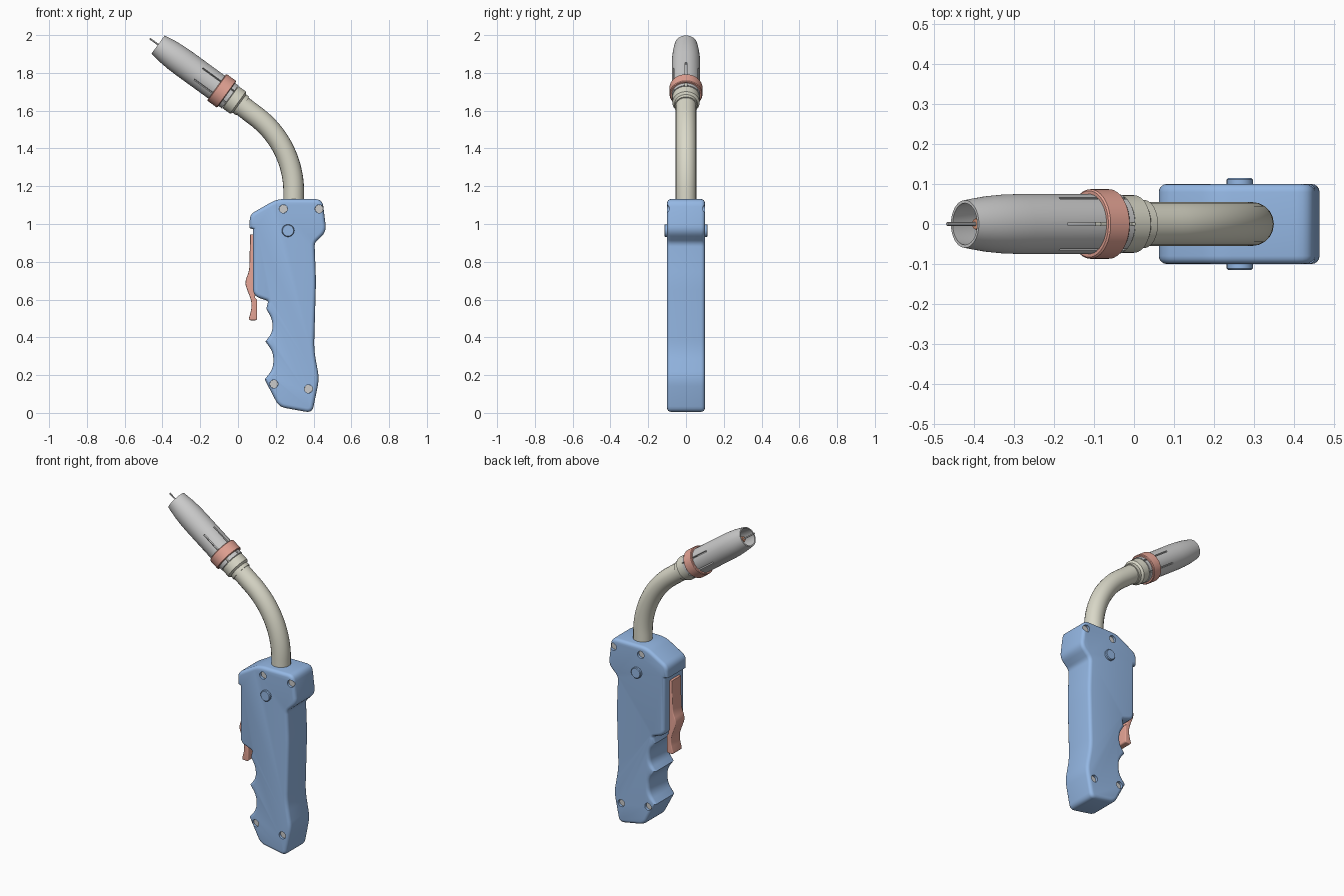
import bpy, bmesh, math
from mathutils import Vector, Matrix

if "Cube" in bpy.data.objects:
    bpy.data.objects.remove(bpy.data.objects["Cube"])


def material(name, rgb):
    m = bpy.data.materials.new(name)
    m.diffuse_color = (*rgb, 1)
    m.use_nodes = True
    m.node_tree.nodes["Principled BSDF"].inputs["Base Color"].default_value = m.diffuse_color
    return m


BLUE = material("blue_plastic", (0.30, 0.48, 0.78))
RED = material("salmon_plastic", (0.78, 0.37, 0.30))
CREAM = material("cream_metal", (0.70, 0.69, 0.58))
COPPER = material("copper", (0.75, 0.33, 0.2))

# Axis frame of the nozzle: local z runs towards the tip, 36 degrees above horizontal
AXIS = Matrix.Translation((-0.086, 0, 1.705)) @ Matrix.Rotation(math.radians(-54), 4, 'Y')


def finish(name, bm, mat=None, matrix=None):
    bmesh.ops.recalc_face_normals(bm, faces=bm.faces)
    if matrix:
        bm.transform(matrix)
    me = bpy.data.meshes.new(name)
    bm.to_mesh(me)
    bm.free()
    ob = bpy.data.objects.new(name, me)
    bpy.context.collection.objects.link(ob)
    if mat:
        me.materials.append(mat)
    return ob


def activate(ob):
    bpy.ops.object.select_all(action='DESELECT')
    ob.select_set(True)
    bpy.context.view_layer.objects.active = ob


def smooth(ob, angle=30):
    activate(ob)
    bpy.ops.object.shade_smooth_by_angle(angle=math.radians(angle))


def cut(ob, cutter):
    cutter.hide_render = True
    mod = ob.modifiers.new("cut", 'BOOLEAN')
    mod.object, mod.operation, mod.solver = cutter, 'DIFFERENCE', 'EXACT'
    activate(ob)
    bpy.ops.object.modifier_apply(modifier=mod.name)
    bpy.data.objects.remove(cutter)


def rounded(points, steps=5):
    """Closed x-z outline; the third value of a point is its rounding length."""
    out = []
    for i, (x, z, t) in enumerate(points):
        p = Vector((x, z))
        a, b = Vector(points[i - 1][:2]), Vector(points[(i + 1) % len(points)][:2])
        if t == 0:
            out.append(p)
            continue
        t = min(t, 0.47 * (a - p).length, 0.47 * (b - p).length)
        s, e = p + (a - p).normalized() * t, p + (b - p).normalized() * t
        for k in range(steps + 1):
            u = k / steps
            out.append(s * (1 - u) ** 2 + p * 2 * u * (1 - u) + e * u * u)
    return out


def slab(name, points, half, bevel, mat):
    """Outline extruded across y with rounded rims."""
    bm = bmesh.new()
    face = bm.faces.new([bm.verts.new((p.x, -half, p.y)) for p in rounded(points)])
    res = bmesh.ops.extrude_face_region(bm, geom=[face], use_keep_orig=True)
    bmesh.ops.translate(bm, vec=(0, 2 * half, 0),
                        verts=[v for v in res['geom'] if isinstance(v, bmesh.types.BMVert)])
    bmesh.ops.recalc_face_normals(bm, faces=bm.faces)
    rims = [e for e in bm.edges if abs(e.verts[0].co.y - e.verts[1].co.y) < 1e-6]
    bmesh.ops.bevel(bm, geom=rims, offset=bevel, segments=4, profile=0.5,
                    affect='EDGES', clamp_overlap=False)
    return finish(name, bm, mat)


def lathe(name, profile, mat, closed=False, steps=48, matrix=AXIS):
    """Profile of (distance along axis, radius) turned about local z."""
    bm = bmesh.new()
    vs = [bm.verts.new((r, 0, s)) for s, r in profile]
    es = [bm.edges.new(p) for p in zip(vs, vs[1:])]
    if closed:
        es.append(bm.edges.new((vs[-1], vs[0])))
    bmesh.ops.spin(bm, geom=vs + es, cent=(0, 0, 0), axis=(0, 0, 1),
                   angle=2 * math.pi, steps=steps, use_duplicate=False)
    bmesh.ops.remove_doubles(bm, verts=bm.verts, dist=1e-5)
    return finish(name, bm, mat, matrix)


def add_pin(bm, x, z, y, radius, depth):
    m = Matrix.Translation((x, y, z)) @ Matrix.Rotation(math.pi / 2, 4, 'X')
    bmesh.ops.create_cone(bm, cap_ends=True, segments=24, radius1=radius,
                          radius2=radius, depth=depth, matrix=m)


# Pistol grip with finger grooves and a head block
handle = slab("handle", [
    (0.205, 1.132, 0.04), (0.447, 1.132, 0.04), (0.468, 0.96, 0.035), (0.405, 0.90, 0.02),
    (0.413, 0.70, 0.05), (0.402, 0.335, 0.05), (0.43, 0.18, 0.04), (0.393, 0.0, 0.035),
    (0.217, 0.032, 0.035), (0.141, 0.177, 0), (0.187, 0.235, 0.06), (0.187, 0.32, 0.06),
    (0.145, 0.378, 0), (0.182, 0.425, 0.05), (0.182, 0.495, 0.05), (0.15, 0.55, 0),
    (0.16, 0.592, 0.01), (0.08, 0.62, 0.035), (0.08, 0.972, 0),
    (0.062, 0.978, 0), (0.062, 1.05, 0.03)], 0.1, 0.02, BLUE)

# Screw wells on both sides, with a screw sunk in each
wells, screws = bmesh.new(), bmesh.new()
for x, z in [(0.24, 1.08), (0.43, 1.08), (0.19, 0.153), (0.373, 0.127)]:
    for side in (-1, 1):
        add_pin(wells, x, z, side * 0.1, 0.022, 0.05)
        add_pin(screws, x, z, side * 0.075, 0.0215, 0.02)
cut(handle, finish("well_cutter", wells))
smooth(handle)
smooth(finish("screws", screws))

# Pivot button showing on both sides
lathe_y = Matrix.Translation((0.265, 0, 0.965)) @ Matrix.Rotation(math.pi / 2, 4, 'X')
smooth(lathe("pivot_button", [(-0.115, 0), (-0.115, 0.029), (-0.111, 0.033),
                              (0.111, 0.033), (0.115, 0.029), (0.115, 0)],
             BLUE, steps=32, matrix=lathe_y))

# Trigger lever
smooth(slab("trigger", [
    (0.064, 0.945, 0), (0.09, 0.945, 0), (0.09, 0.61, 0), (0.101, 0.60, 0),
    (0.101, 0.49, 0.012), (0.055, 0.49, 0.015), (0.078, 0.575, 0.05),
    (0.034, 0.69, 0.03), (0.06, 0.75, 0.05)], 0.045, 0.005, RED))

# Bent neck tube
path = [(0.295, 1.08)]
for k in range(25):
    a = math.radians(54 * k / 24)
    path.append((-0.205 + 0.5 * math.cos(a), 1.17 + 0.5 * math.sin(a)))
path.append((-0.005, 1.646))
curve = bpy.data.curves.new("neck_tube", 'CURVE')
curve.dimensions = '3D'
curve.bevel_depth, curve.bevel_resolution, curve.use_fill_caps = 0.055, 8, True
spline = curve.splines.new('POLY')
spline.points.add(len(path) - 1)
for pt, (x, z) in zip(spline.points, path):
    pt.co = (x, 0, z, 1)
neck = bpy.data.objects.new("neck_tube", curve)
bpy.context.collection.objects.link(neck)
curve.materials.append(CREAM)
activate(neck)
bpy.ops.object.convert(target='MESH')
smooth(bpy.context.object)

# Stepped collar joining the neck and nozzle
smooth(lathe("collar", [(-0.137, 0), (-0.137, 0.06), (-0.116, 0.06), (-0.106, 0.072),
                        (-0.058, 0.072), (-0.056, 0.06), (0.04, 0.06), (0.04, 0)], CREAM))

# Hollow tapering nozzle with six slots at its rear
nozzle = lathe("nozzle", [
    (-0.055, 0.075), (0.25, 0.075), (0.30, 0.0735), (0.35, 0.0695), (0.395, 0.063),
    (0.4166, 0.0595), (0.4166, 0.052), (0.395, 0.055), (0.35, 0.060),
    (0.30, 0.063), (-0.055, 0.063)], None, closed=True, steps=64)
slots = bmesh.new()
for k in range(6):
    m = (Matrix.Rotation(k * math.pi / 3, 4, 'Z') @ Matrix.Translation((0.07, 0, 0.041))
         @ Matrix.Diagonal((0.03, 0.008, 0.222, 1)))
    bmesh.ops.create_cube(slots, size=1, matrix=m)
cut(nozzle, finish("slot_cutter", slots, None, AXIS))
smooth(nozzle)

# Clamp ring around the nozzle
smooth(lathe("clamp_ring", [(-0.033, 0.074), (-0.033, 0.083), (-0.029, 0.087),
                            (0.029, 0.087), (0.033, 0.083), (0.033, 0.074)], RED, closed=True))

# Gas diffuser, contact tip and wire inside the nozzle
smooth(lathe("gas_diffuser", [(0.035, 0), (0.035, 0.038), (0.19, 0.038),
                              (0.21, 0.028), (0.21, 0)], None, steps=32))
smooth(lathe("contact_tip", [(0.2, 0), (0.2, 0.02), (0.365, 0.02), (0.385, 0.013),
                             (0.385, 0)], COPPER, steps=24))
smooth(lathe("wire", [(0.37, 0), (0.37, 0.0045), (0.472, 0.0045), (0.472, 0)], None, steps=12))
